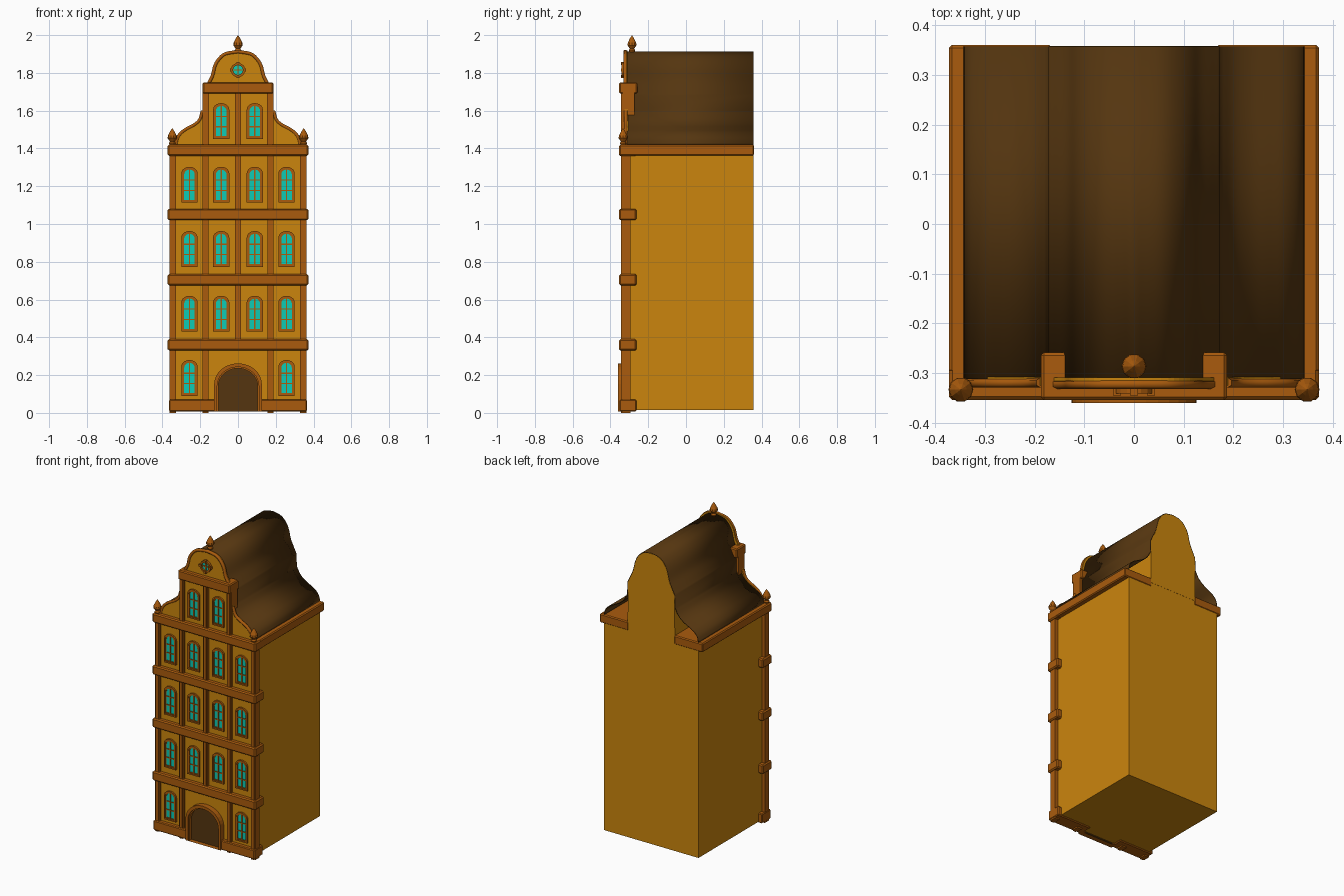
import bpy, bmesh, math
from mathutils import Vector

if "Cube" in bpy.data.objects:
    bpy.data.objects.remove(bpy.data.objects["Cube"])


def material(name, rgb):
    m = bpy.data.materials.new(name)
    m.diffuse_color = (*rgb, 1)
    m.use_nodes = True
    m.node_tree.nodes["Principled BSDF"].inputs["Base Color"].default_value = m.diffuse_color
    return m


WALL = material("mustard plaster", (0.60, 0.235, 0.004))
TRIM = material("burnt orange trim", (0.40, 0.105, 0.004))
ROOF = material("dark brown", (0.09, 0.036, 0.005))
GLASS = material("teal glass", (0.004, 0.60, 0.46))


def finish(name, bm, mats, loc=(0, 0, 0), bevel=0, smooth=False):
    bmesh.ops.recalc_face_normals(bm, faces=bm.faces)
    me = bpy.data.meshes.new(name)
    bm.to_mesh(me)
    bm.free()
    for m in mats:
        me.materials.append(m)
    return place(name, me, loc, bevel, smooth)


def place(name, me, loc=(0, 0, 0), bevel=0, smooth=False):
    ob = bpy.data.objects.new(name, me)
    ob.location = loc
    bpy.context.collection.objects.link(ob)
    if bevel:
        b = ob.modifiers.new("soft edge", 'BEVEL')
        b.width, b.segments = bevel, 1
    if smooth:
        bpy.ops.object.select_all(action='DESELECT')
        ob.select_set(True)
        bpy.context.view_layer.objects.active = ob
        bpy.ops.object.shade_smooth_by_angle(angle=math.radians(35))
    return ob


def add_prism(bm, pts, y0, y1, mi=0):
    """Extrude an x/z outline from y0 to y1."""
    a = [bm.verts.new((x, y0, z)) for x, z in pts]
    b = [bm.verts.new((x, y1, z)) for x, z in pts]
    n = len(pts)
    faces = [bm.faces.new(a), bm.faces.new(b[::-1])]
    faces += [bm.faces.new((a[i], b[i], b[(i + 1) % n], a[(i + 1) % n])) for i in range(n)]
    for f in faces:
        f.material_index = mi


def add_box(bm, x0, x1, y0, y1, z0, z1, mi=0):
    add_prism(bm, [(x0, z0), (x1, z0), (x1, z1), (x0, z1)], y0, y1, mi)


def add_ring(bm, outer, inner, y0, y1, mi=0):
    """Frame between two outlines with equal point counts."""
    n = len(outer)
    loops = [[bm.verts.new((x, y, z)) for x, z in o]
             for o, y in ((outer, y0), (inner, y0), (inner, y1), (outer, y1))]
    for k in range(4):
        p, q = loops[k], loops[(k + 1) % 4]
        for i in range(n):
            j = (i + 1) % n
            bm.faces.new((p[i], p[j], q[j], q[i])).material_index = mi


def arch(w, z0, z1, rise, n=10):
    pts = [(-w, z0), (w, z0)]
    return pts + [(w * math.cos(math.pi * i / n), z1 - rise + rise * math.sin(math.pi * i / n))
                  for i in range(n + 1)]


def circle(r, n=16):
    return [(r * math.cos(2 * math.pi * i / n), r * math.sin(2 * math.pi * i / n)) for i in range(n)]


def smooth_path(p, n=4):
    """Catmull-Rom through the given x/z points."""
    v = [Vector(q) for q in p]
    v = [2 * v[0] - v[1]] + v + [2 * v[-1] - v[-2]]
    out = []
    for a, b, c, d in zip(v, v[1:], v[2:], v[3:]):
        for k in range(n):
            t = k / n
            out.append(0.5 * (2 * b + (c - a) * t + (2 * a - 5 * b + 4 * c - d) * t * t
                              + (3 * b - a - 3 * c + d) * t ** 3))
    return [tuple(q) for q in out] + [tuple(v[-2])]


def mirrored(path):
    """Complete a right half outline ending on x = 0."""
    return path + [(-x, z) for x, z in path[-2::-1]]


def box(name, mat, *d, bevel=0):
    bm = bmesh.new()
    add_box(bm, *d)
    return finish(name, bm, [mat], bevel=bevel)


def prism(name, mat, pts, y0, y1):
    bm = bmesh.new()
    add_prism(bm, pts, y0, y1)
    return finish(name, bm, [mat])


# main house block
box("house_body", WALL, -0.34, 0.34, -0.325, 0.357, 0.015, 1.40)

# curved roof shell and the attic wall it covers
low = smooth_path([(0.34, 1.42), (0.33, 1.455), (0.305, 1.483), (0.27, 1.503),
                   (0.23, 1.525), (0.197, 1.555), (0.172, 1.60)])
high = smooth_path([(0.17, 1.68), (0.153, 1.715), (0.13, 1.765), (0.113, 1.83),
                    (0.09, 1.872), (0.055, 1.90), (0, 1.911)])
roof_line = mirrored(low + high)
bm = bmesh.new()
rows = [[bm.verts.new((x, y, z)) for x, z in roof_line] for y in (-0.312, 0.357)]
for i in range(len(roof_line) - 1):
    bm.faces.new((rows[0][i], rows[0][i + 1], rows[1][i + 1], rows[1][i]))
roof = finish("roof", bm, [ROOF], smooth=True)
sol = roof.modifiers.new("thickness", 'SOLIDIFY')
sol.thickness, sol.offset = 0.005, 0
attic = mirrored([(0.17, 1.39)] + [(x * 0.99, z - 0.002) for x, z in high])
prism("attic_wall", WALL, attic, -0.315, 0.358)

# stepped front gable: side scrolls, window storey, bell top
scroll = smooth_path([(0.33, 1.42), (0.322, 1.455), (0.305, 1.483), (0.275, 1.507),
                      (0.232, 1.53), (0.203, 1.557), (0.188, 1.605)])
bell = smooth_path([(0.166, 1.74), (0.140, 1.79), (0.127, 1.84), (0.106, 1.876),
                    (0.069, 1.906), (0, 1.918)])
for s, side in ((-1, "left"), (1, "right")):
    prism(side + "_gable_scroll", WALL,
          [(s * x, z) for x, z in scroll + [(0.15, 1.605), (0.15, 1.42)]], -0.325, -0.308)
box("gable_storey", WALL, -0.17, 0.17, -0.325, -0.275, 1.40, 1.70)
prism("gable_top", WALL, mirrored(bell), -0.325, -0.309)


# rounded coping along the gable edges
def coping(name, path, y):
    cu = bpy.data.curves.new(name, 'CURVE')
    cu.dimensions = '3D'
    cu.bevel_depth, cu.bevel_resolution, cu.use_fill_caps = 0.01, 1, True
    sp = cu.splines.new('POLY')
    sp.points.add(len(path) - 1)
    for p, (x, z) in zip(sp.points, path):
        p.co = (x, y, z, 1)
    cu.materials.append(TRIM)
    bpy.context.collection.objects.link(bpy.data.objects.new(name, cu))


coping("left_coping", [(-x, z - 0.005) for x, z in scroll], -0.319)
coping("right_coping", [(x, z - 0.005) for x, z in scroll], -0.319)
coping("top_coping", [(x * 0.97, z - 0.005) for x, z in mirrored(bell)], -0.322)

# floor bands, gable cap, plinth and side cornices
for z in (0.33, 0.675, 1.02, 1.36):
    box("floor_band", TRIM, -0.372, 0.372, -0.354, -0.262, z, z + 0.06, bevel=0.007)
box("gable_cap", TRIM, -0.187, 0.187, -0.354, -0.258, 1.69, 1.75, bevel=0.006)
for s in (-1, 1):
    a, b = sorted((s * 0.115, s * 0.365))
    box("plinth", TRIM, a, b, -0.352, -0.262, 0.008, 0.07, bevel=0.005)
    a, b = sorted((s * 0.165, s * 0.372))
    box("side_cornice", TRIM, a, b, -0.30, 0.36, 1.362, 1.42, bevel=0.006)


# layered pilasters
def pilaster(x, z0, z1, back=-0.295):
    bm = bmesh.new()
    add_box(bm, x - 0.017, x + 0.017, -0.336, back, z0, z1)
    add_box(bm, x - 0.010, x + 0.010, -0.343, -0.33, z0, z1)
    finish("pilaster", bm, [TRIM])


for s in (-1, 1):
    pilaster(s * 0.345, 0, 1.37)
    pilaster(s * 0.172, 0, 1.37)
    pilaster(s * 0.170, 1.41, 1.70, -0.272)
pilaster(0, 0.38, 1.37)
pilaster(0, 1.41, 1.70)

# arched window, shared by every opening
bm = bmesh.new()
add_ring(bm, arch(0.043, 0, 0.19, 0.035), arch(0.034, 0.009, 0.181, 0.03), -0.336, -0.32)
add_ring(bm, arch(0.035, 0.008, 0.182, 0.03), arch(0.028, 0.015, 0.175, 0.026), -0.332, -0.32)
add_prism(bm, arch(0.030, 0.013, 0.177, 0.027), -0.328, -0.322, 1)
add_box(bm, -0.0035, 0.0035, -0.332, -0.325, 0.012, 0.177)
for z in (0.065, 0.12):
    add_box(bm, -0.03, 0.03, -0.332, -0.325, z - 0.003, z + 0.003)
window = finish("window", bm, [TRIM, GLASS], (-0.257, 0, 0.09)).data
place("window", window, (0.257, 0, 0.09))
for z in (0.43, 0.773, 1.113):
    for x in (-0.257, -0.089, 0.089, 0.257):
        place("window", window, (x, 0, z))
for x in (-0.089, 0.089):
    place("window", window, (x, 0, 1.45))

# round gable window with four keystones
bm = bmesh.new()
add_ring(bm, circle(0.038), circle(0.026), -0.341, -0.32)
add_prism(bm, circle(0.028), -0.331, -0.322, 1)
add_box(bm, -0.003, 0.003, -0.336, -0.325, -0.027, 0.027)
add_box(bm, -0.027, 0.027, -0.336, -0.325, -0.003, 0.003)
for x, z in ((0, 1), (0, -1), (1, 0), (-1, 0)):
    cx, cz = x * 0.034, z * 0.034
    add_box(bm, cx - 0.008, cx + 0.008, -0.345, -0.32, cz - 0.008, cz + 0.008)
finish("round_window", bm, [TRIM, GLASS], (0, 0, 1.815))

# arched doorway
bm = bmesh.new()
add_ring(bm, arch(0.126, 0.008, 0.262, 0.11, 16), arch(0.110, 0.008, 0.243, 0.10, 16), -0.36, -0.32)
add_ring(bm, arch(0.112, 0.008, 0.245, 0.10, 16), arch(0.104, 0.008, 0.236, 0.095, 16), -0.35, -0.32)
finish("door_surround", bm, [TRIM])
prism("door", ROOF, arch(0.106, 0.008, 0.238, 0.096, 16), -0.331, -0.322)

# flame-shaped finials
bm = bmesh.new()
prof = [(0, 0), (0.014, 0), (0.018, 0.01), (0.012, 0.018), (0.025, 0.036),
        (0.023, 0.05), (0.012, 0.072), (0, 0.09)]
vs = [bm.verts.new((r, 0, z)) for r, z in prof]
es = [bm.edges.new(e) for e in zip(vs, vs[1:])]
bmesh.ops.spin(bm, geom=vs + es, axis=(0, 0, 1), cent=(0, 0, 0), angle=2 * math.pi,
               steps=10, use_duplicate=False)
bmesh.ops.remove_doubles(bm, verts=bm.verts, dist=1e-4)
finial = finish("top_finial", bm, [TRIM], (0, -0.286, 1.91)).data
for s, side in ((-1, "left"), (1, "right")):
    place(side + "_finial", finial, (s * 0.348, -0.333, 1.418))
